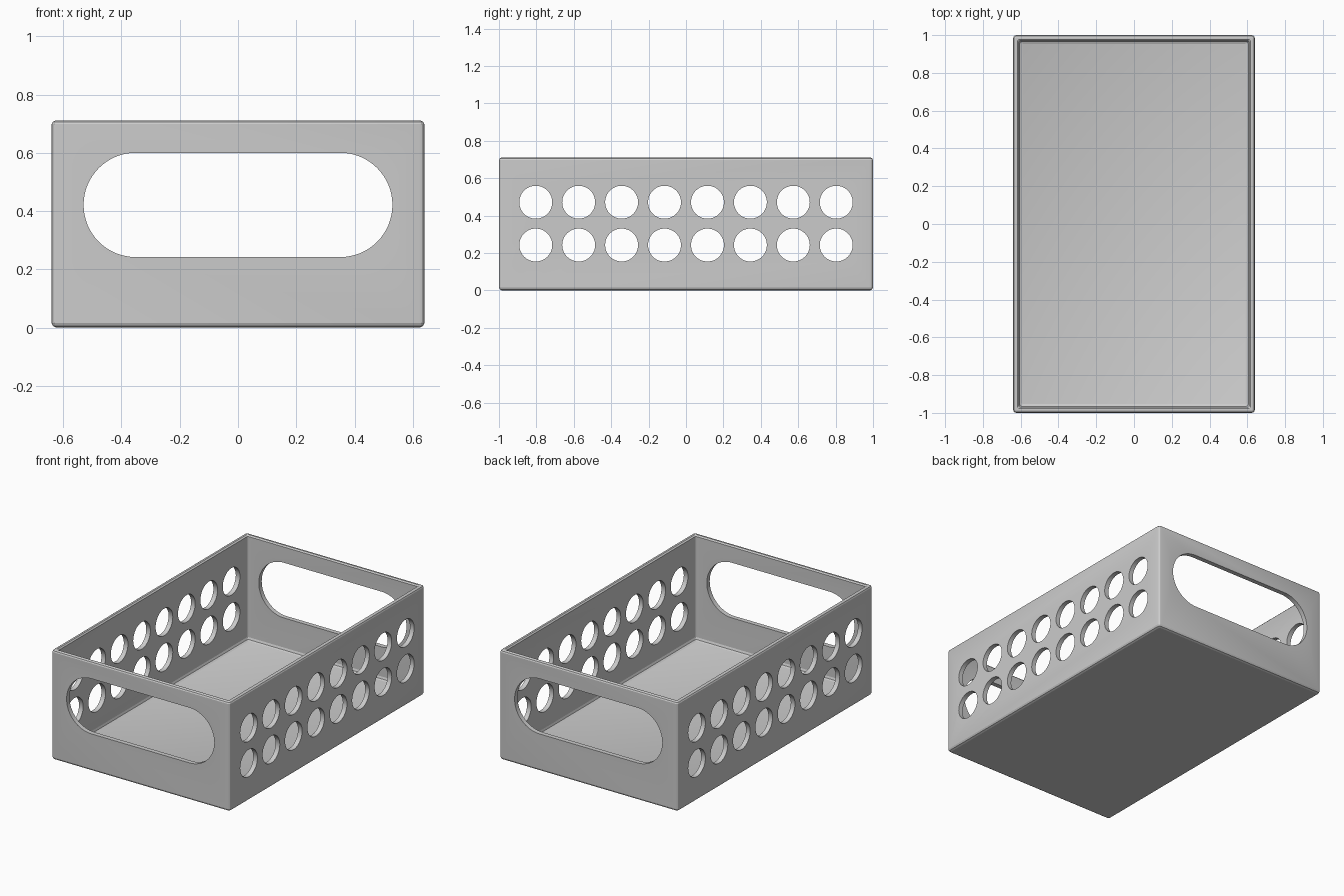
import bpy, bmesh, math
from mathutils import Matrix

if "Cube" in bpy.data.objects:
    bpy.data.objects.remove(bpy.data.objects["Cube"])

grey = bpy.data.materials.new("plain grey")
grey.diffuse_color = (0.6, 0.6, 0.6, 1)
grey.use_nodes = True
grey.node_tree.nodes["Principled BSDF"].inputs["Base Color"].default_value = grey.diffuse_color

HX, HY, H = 0.64, 1.0, 0.71


def make_object(name, bm):
    bmesh.ops.recalc_face_normals(bm, faces=bm.faces)
    mesh = bpy.data.meshes.new(name)
    bm.to_mesh(mesh)
    bm.free()
    mesh.materials.append(grey)
    obj = bpy.data.objects.new(name, mesh)
    bpy.context.collection.objects.link(obj)
    return obj


def rounded_rect(inset, r, seg=3):
    pts = []
    for i, (sx, sy) in enumerate([(1, 1), (-1, 1), (-1, -1), (1, -1)]):
        cx, cy = sx * (HX - inset - r), sy * (HY - inset - r)
        for k in range(seg + 1):
            a = math.pi / 2 * (i + k / seg)
            pts.append((cx + r * math.cos(a), cy + r * math.sin(a)))
    return pts


def loft(name, sections):
    bm = bmesh.new()
    rings = [[bm.verts.new((x, y, z)) for x, y in rounded_rect(inset, r)]
             for inset, z, r in sections]
    for a, b in zip(rings, rings[1:]):
        n = len(a)
        for i in range(n):
            bm.faces.new((a[i], a[(i + 1) % n], b[(i + 1) % n], b[i]))
    bm.faces.new(rings[0])
    bm.faces.new(rings[-1])
    return make_object(name, bm)


# Open tray: outside going up, over the rim, down the inside to the floor
tray = loft("storage_tray", [
    (0.016, 0.0, 0.008), (0.005, 0.005, 0.014), (0.0, 0.016, 0.018),
    (0.0, H - 0.012, 0.018), (0.004, H - 0.004, 0.015), (0.012, H, 0.010),
    (0.022, H, 0.010), (0.030, H - 0.008, 0.012),
    (0.030, 0.050, 0.012), (0.035, 0.037, 0.010), (0.046, 0.032, 0.008)])


def cut(bm):
    cutter = make_object("cutter", bm)
    cutter.hide_render = True
    mod = tray.modifiers.new("cut", 'BOOLEAN')
    mod.operation, mod.solver, mod.object = 'DIFFERENCE', 'EXACT', cutter
    bpy.context.view_layer.objects.active = tray
    bpy.ops.object.modifier_apply(modifier=mod.name)
    bpy.data.objects.remove(cutter)


# Round holes through both long sides
holes = bmesh.new()
for z in (0.243, 0.472):
    for i in range(8):
        y = (i - 3.5) * 0.2295
        bmesh.ops.create_cone(
            holes, cap_ends=True, segments=48, radius1=0.088, radius2=0.088, depth=2,
            matrix=Matrix.Translation((0, y, z)) @ Matrix.Rotation(math.pi / 2, 4, 'Y'))
cut(holes)

# Stadium-shaped handle slot through both short ends
slot = bmesh.new()
r, zc, half = 0.179, 0.421, 0.53
profile = []
for side in (0, 1):
    cx = (half - r) * (1 - 2 * side)
    for k in range(33):
        a = -math.pi / 2 + math.pi * (side + k / 32)
        profile.append((cx + r * math.cos(a), zc + r * math.sin(a)))
front = slot.faces.new([slot.verts.new((x, -1.5, z)) for x, z in profile])
ext = bmesh.ops.extrude_face_region(slot, geom=[front], use_keep_orig=True)
bmesh.ops.translate(slot, vec=(0, 3, 0),
                    verts=[v for v in ext["geom"] if isinstance(v, bmesh.types.BMVert)])
cut(slot)

# Smooth hole walls, crisp edges elsewhere
bpy.ops.object.select_all(action='DESELECT')
tray.select_set(True)
bpy.context.view_layer.objects.active = tray
bpy.ops.object.shade_smooth_by_angle(angle=math.radians(20))
